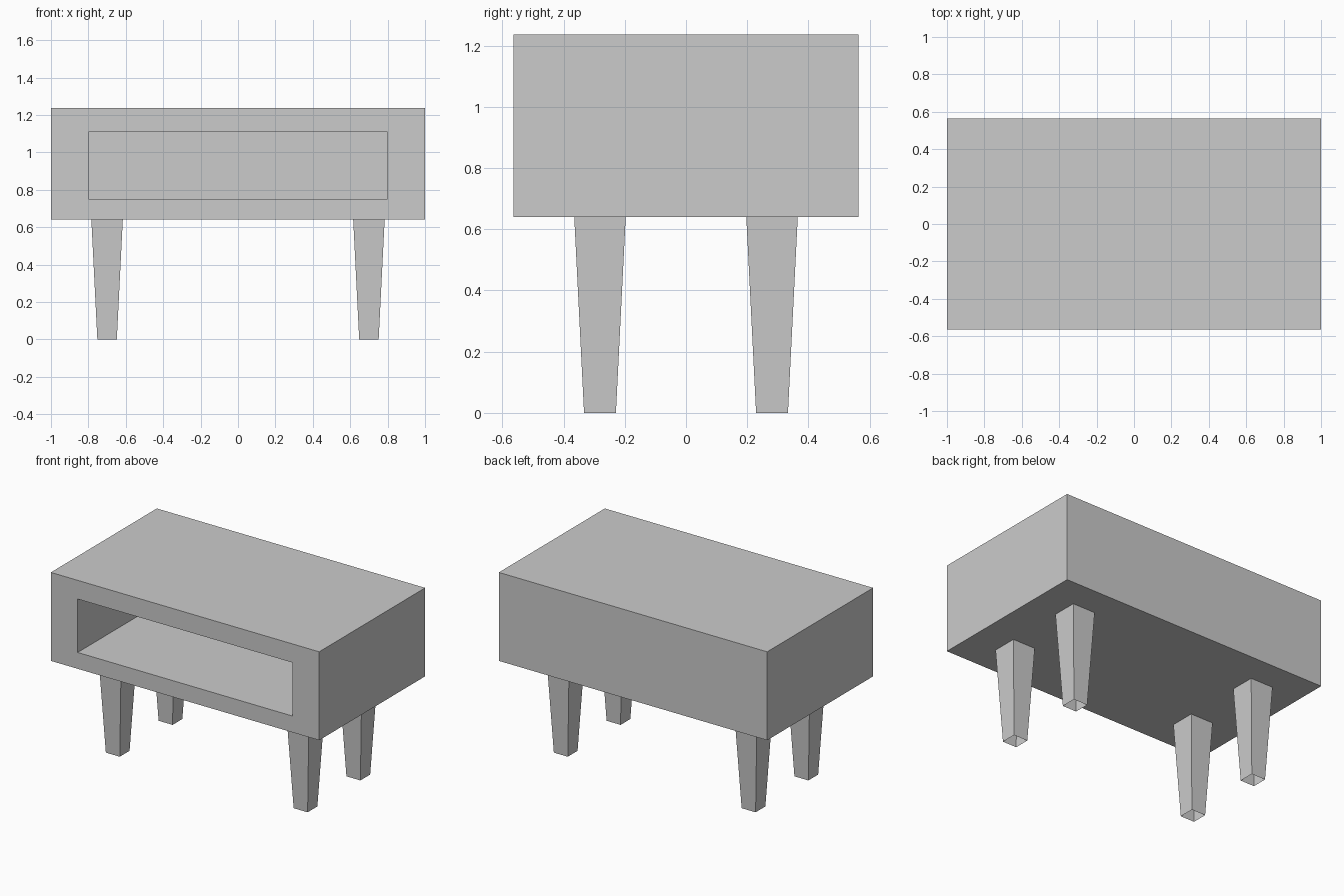
import bpy, bmesh, math
from mathutils import Matrix, Vector

if "Cube" in bpy.data.objects:
    bpy.data.objects.remove(bpy.data.objects["Cube"])

BOTTOM, TOP, HALF_Y = 0.64, 1.236, 0.564
OPEN_X, OPEN_LOW, OPEN_HIGH, OPEN_BACK = 0.80, 0.75, 1.11, 0.43


def add_object(name, bm):
    mesh = bpy.data.meshes.new(name)
    bm.to_mesh(mesh)
    bm.free()
    obj = bpy.data.objects.new(name, mesh)
    bpy.context.collection.objects.link(obj)
    return obj


# Cabinet: box with a recessed shelf opening in the front
bm = bmesh.new()
size = Matrix.Diagonal((2, 2 * HALF_Y, TOP - BOTTOM, 1))
bmesh.ops.create_cube(bm, size=1, matrix=Matrix.Translation((0, 0, (TOP + BOTTOM) / 2)) @ size)
bm.normal_update()
front = min(bm.faces, key=lambda f: f.calc_center_median().y)
bmesh.ops.inset_region(bm, faces=[front], thickness=0.1)
for v in front.verts:
    v.co.x = math.copysign(OPEN_X, v.co.x)
    v.co.z = OPEN_HIGH if v.co.z > (TOP + BOTTOM) / 2 else OPEN_LOW
back = bmesh.ops.extrude_discrete_faces(bm, faces=[front])["faces"][0]
for v in back.verts:
    v.co.y = OPEN_BACK
bmesh.ops.recalc_face_normals(bm, faces=bm.faces)
add_object("cabinet", bm)


# Tapered square legs, open at the ends
def leg(name, x, y):
    bm = bmesh.new()
    place = Matrix.Translation((x, y, BOTTOM / 2)) @ Matrix.Rotation(math.pi / 4, 4, "Z")
    bmesh.ops.create_cone(bm, cap_ends=False, segments=4, radius1=0.052 * math.sqrt(2),
                          radius2=0.084 * math.sqrt(2), depth=BOTTOM, matrix=place)
    add_object(name, bm)


for side, x in (("left", -0.70), ("right", 0.70)):
    for end, y in (("front", -0.281), ("back", 0.281)):
        leg(f"{end}_{side}_leg", x, y)
